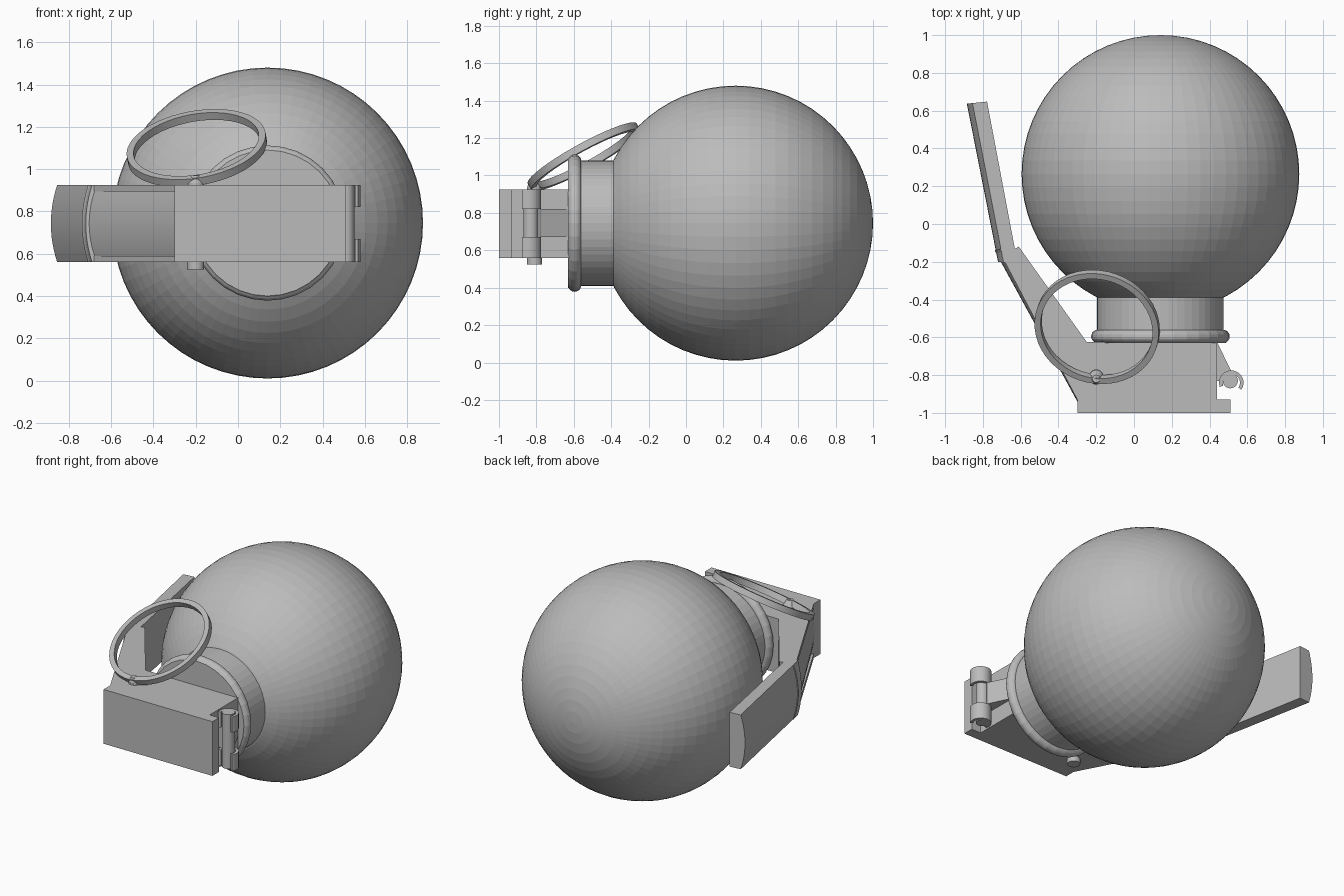
import bpy, bmesh, math
from mathutils import Vector

cube = bpy.data.objects.get("Cube")
if cube:
    bpy.data.objects.remove(cube, do_unlink=True)

grey = bpy.data.materials.new("plain_grey")
grey.use_nodes = True
GREY = (0.5, 0.5, 0.5, 1)
grey.diffuse_color = GREY
grey.node_tree.nodes["Principled BSDF"].inputs["Base Color"].default_value = GREY

Z0, Z1 = 0.56, 0.925          # lever width
AXIS = Vector((0.14, 0, 0.745))  # body axis runs along y


def finish(name, bm, smooth=False):
    bmesh.ops.recalc_face_normals(bm, faces=bm.faces)
    mesh = bpy.data.meshes.new(name)
    bm.to_mesh(mesh)
    bm.free()
    mesh.materials.append(grey)
    ob = bpy.data.objects.new(name, mesh)
    bpy.context.collection.objects.link(ob)
    if smooth:
        bpy.ops.object.select_all(action='DESELECT')
        ob.select_set(True)
        bpy.context.view_layer.objects.active = ob
        bpy.ops.object.shade_smooth_by_angle(angle=math.radians(30))
    return ob


def loft(name, a, b, smooth=False):
    """Solid between two matching outlines."""
    bm = bmesh.new()
    va = [bm.verts.new(p) for p in a]
    vb = [bm.verts.new(p) for p in b]
    bm.faces.new(va)
    bm.faces.new(vb)
    for i in range(len(va)):
        j = (i + 1) % len(va)
        bm.faces.new((va[i], va[j], vb[j], vb[i]))
    return finish(name, bm, smooth)


def prism(name, pts, z0, z1, smooth=False):
    return loft(name, [(x, y, z0) for x, y in pts], [(x, y, z1) for x, y in pts], smooth)


def arc(cx, cy, r, a0, a1, n):
    return [(cx + r * math.cos(math.radians(a0 + (a1 - a0) * i / n)),
             cy + r * math.sin(math.radians(a0 + (a1 - a0) * i / n))) for i in range(n + 1)]


def lathe(name, profile, segs, closed=False):
    """Spin (radius, y) points round the body axis."""
    bm = bmesh.new()
    vs = [bm.verts.new((AXIS.x + r, y, AXIS.z)) for r, y in profile]
    pairs = list(zip(vs, vs[1:])) + ([(vs[-1], vs[0])] if closed else [])
    edges = [bm.edges.new(p) for p in pairs]
    bmesh.ops.spin(bm, geom=vs + edges, cent=AXIS, axis=(0, 1, 0),
                   angle=2 * math.pi, steps=segs, use_merge=True)
    bmesh.ops.remove_doubles(bm, verts=bm.verts, dist=0.0005)
    return finish(name, bm)


def strap(name, end0, end1):
    """Bar with a domed outer face; each end gives its outer and inner corner."""
    def section(outer, inner):
        o, i = Vector(outer), Vector(inner)
        d = (i - o).normalized()
        mid, half = (Z0 + Z1) / 2, (Z1 - Z0) / 2
        pts = [(*(o + d * 0.03 * t * t), mid + half * t) for t in (k / 6 for k in range(-6, 7))]
        return pts + [(*i, Z1), (*i, Z0)]
    return loft(name, section(*end0), section(*end1), True)


# Round body, neck and collar
body = arc(0, 0.265, 0.735, -90, 90, 32)
lathe("body", body, 64)
lathe("neck", [(0, -0.36), (0.335, -0.36), (0.335, -0.6), (0, -0.6)], 48)
lathe("collar", [(0, -0.63), (0.345, -0.63)] + arc(0.332, -0.595, 0.035, -60, 90, 8)
      + [(0, -0.56)], 32)

# Lever head
prism("lever_head", [(-0.3, -1), (0.51, -1), (0.51, -0.93), (0.44, -0.93),
                     (0.44, -0.625), (-0.25, -0.625), (-0.3, -0.93)], Z0, Z1)

# Lever flanges and straps
flange = [(-0.3, -0.93), (-0.25, -0.625), (-0.61, -0.12), (-0.7, -0.17)]
prism("lower_flange", flange, Z0, Z0 + 0.03)
prism("upper_flange", flange, Z1 - 0.03, Z1)
strap("lever_bend", ((-0.3, -0.94), (-0.26, -0.91)), ((-0.738, -0.14), (-0.69, -0.125)))
strap("lever_grip", ((-0.72, -0.2), (-0.615, -0.215)), ((-0.885, 0.637), (-0.778, 0.648)))

# Hinge: pin, middle bracket and two hooks
prism("hinge_pin", arc(0.51, -0.83, 0.04, 0, 345, 23), Z0, Z1, True)
prism("hinge_bracket", [(0.43, -0.625), (0.44, -0.625), (0.515, -0.78),
                        (0.5, -0.83), (0.43, -0.83)], 0.67, 0.82)
hook = arc(0.515, -0.84, 0.065, -35, 200, 16) + arc(0.515, -0.84, 0.046, 200, -35, 16)
for label, lo, hi in (("lower", Z0, 0.67), ("upper", 0.82, Z1)):
    prism(label + "_hinge_hook", hook, lo, hi, True)

# Safety pin with its tapered head
pin = arc(-0.2, -0.81, 0.04, 0, 345, 23)
prism("safety_pin", pin, 0.525, 0.935, True)
loft("safety_pin_head", [(x, y, 0.93) for x, y in pin],
     [(x, y, 0.97) for x, y in arc(-0.2, -0.82, 0.02, 0, 345, 23)])

# Tilted pull ring
normal = Vector((-0.18, -0.55, 1)).normalized()
bm = bmesh.new()
u = Vector((1, 0, 0.18)).normalized()
section = [bm.verts.new(Vector((-0.195, -0.545, 1.1)) + u * r + normal * h)
           for r, h in ((0.3, -0.02), (0.333, -0.02), (0.333, 0.02), (0.3, 0.02))]
edges = [bm.edges.new((section[i], section[(i + 1) % 4])) for i in range(4)]
bmesh.ops.spin(bm, geom=section + edges, cent=(-0.195, -0.545, 1.1), axis=normal,
               angle=2 * math.pi, steps=48, use_merge=True)
bmesh.ops.remove_doubles(bm, verts=bm.verts, dist=0.0005)
finish("pull_ring", bm, True)
